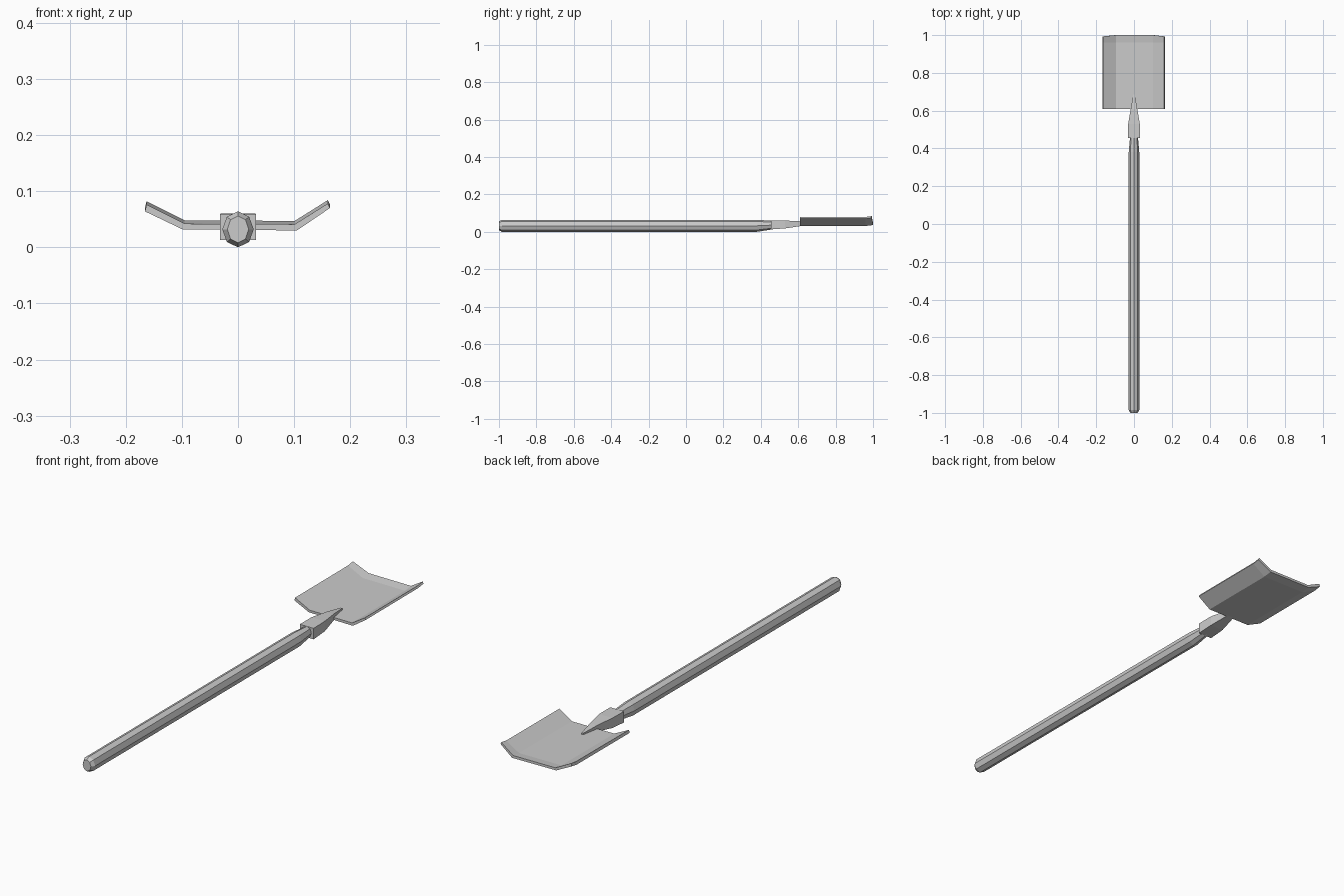
import bpy
import math

if "Cube" in bpy.data.objects:
    bpy.data.objects.remove(bpy.data.objects["Cube"])


def loft(name, rings):
    """Skin a list of equal-length closed rings and cap both ends."""
    n = len(rings[0])
    verts = [p for ring in rings for p in ring]
    faces = [tuple(reversed(range(n))),
             tuple((len(rings) - 1) * n + i for i in range(n))]
    for r in range(len(rings) - 1):
        for i in range(n):
            j = (i + 1) % n
            faces.append((r * n + i, r * n + j, (r + 1) * n + j, (r + 1) * n + i))
    mesh = bpy.data.meshes.new(name)
    mesh.from_pydata(verts, [], faces)
    # consistent outward normals
    import bmesh
    bm = bmesh.new()
    bm.from_mesh(mesh)
    bmesh.ops.recalc_face_normals(bm, faces=bm.faces)
    bm.to_mesh(mesh)
    bm.free()
    obj = bpy.data.objects.new(name, mesh)
    bpy.context.collection.objects.link(obj)
    return obj


def oval(y, rx, rz, zc=0.032, n=8):
    return [(rx * math.sin(2 * math.pi * i / n), y,
             zc + rz * math.cos(2 * math.pi * i / n)) for i in range(n)]


def box_ring(y, hx, z0, z1):
    return [(-hx, y, z0), (hx, y, z0), (hx, y, z1), (-hx, y, z1)]


# Long octagonal handle with chamfered butt and tapered neck
loft("handle", [oval(-1.0, 0.019, 0.024), oval(-0.985, 0.028, 0.032),
                oval(0.38, 0.028, 0.032), oval(0.47, 0.020, 0.022, 0.036)])

# Square socket narrowing to a spike that lies on the blade
loft("socket", [box_ring(0.455, 0.032, 0.013, 0.059),
                box_ring(0.53, 0.031, 0.018, 0.060),
                box_ring(0.61, 0.017, 0.030, 0.056),
                box_ring(0.685, 0.004, 0.038, 0.048)])

# Scoop blade: flat floor, raised side wings, slightly lifted tip
top = [(-0.163, 0.076), (-0.095, 0.042), (0.101, 0.041), (0.160, 0.078)]
under = [(0.164, 0.070), (0.105, 0.030), (-0.099, 0.032), (-0.166, 0.064)]


def blade_ring(y, lift, clip=0.0):
    return [(x, y - (clip if abs(x) > 0.13 else 0.0), z + lift)
            for x, z in top + under]


loft("blade", [blade_ring(0.61, 0.0), blade_ring(0.96, 0.001),
               blade_ring(1.0, 0.006, 0.007)])
